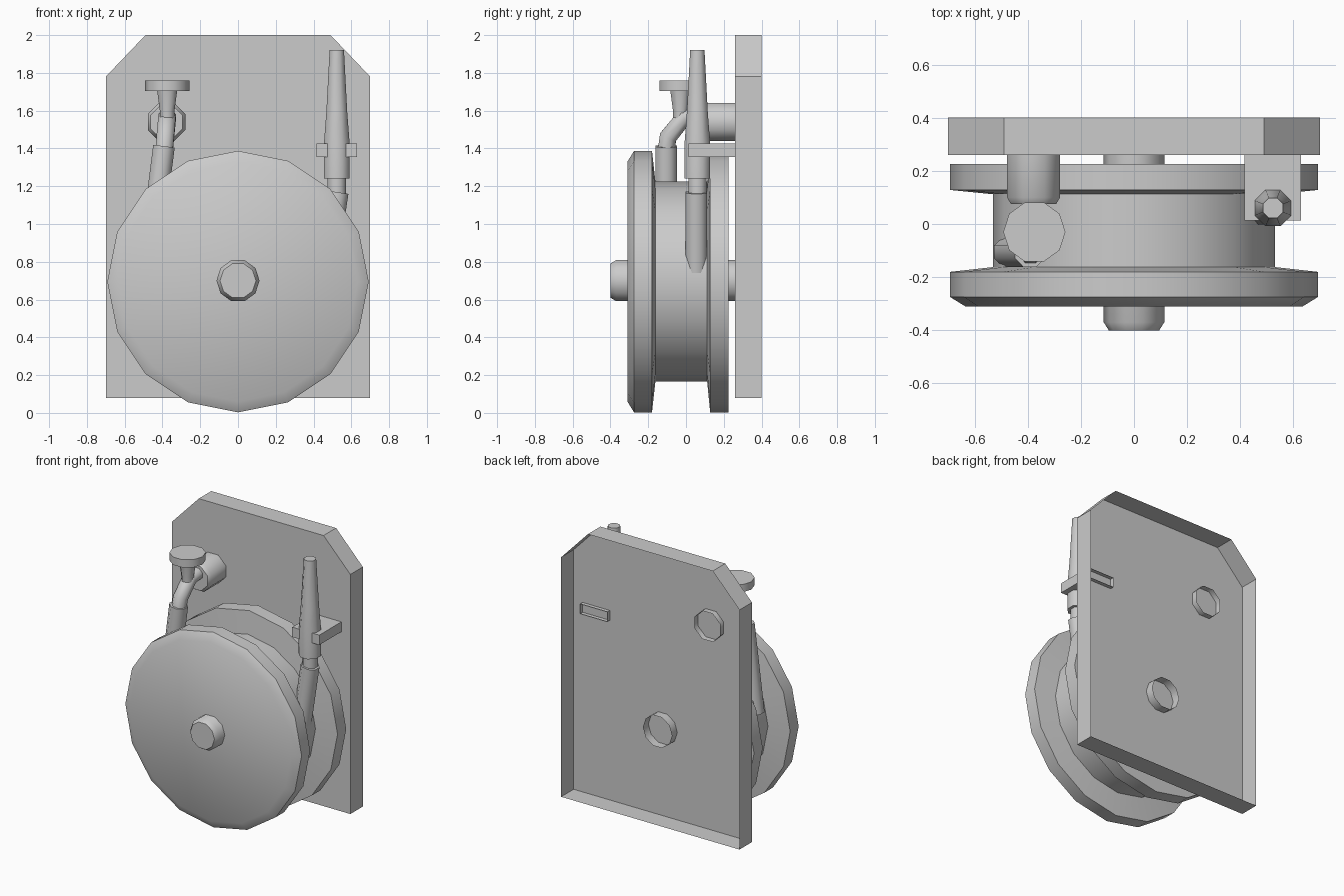
import bpy, bmesh
from math import sin, cos, pi, radians
from mathutils import Vector

if "Cube" in bpy.data.objects:
    bpy.data.objects.remove(bpy.data.objects["Cube"])


def finish(name, bm):
    bmesh.ops.recalc_face_normals(bm, faces=bm.faces)
    mesh = bpy.data.meshes.new(name)
    bm.to_mesh(mesh)
    bm.free()
    obj = bpy.data.objects.new(name, mesh)
    bpy.context.collection.objects.link(obj)
    return obj


def loft(name, rings, sides, axis=None, phase=0.0, caps=(True, True)):
    """Skin rings of (centre, radius); they face the axis, or follow the path."""
    bm = bmesh.new()
    pts = [Vector(p) for p, r in rings]
    loops = []
    for i, (p, r) in enumerate(rings):
        d = Vector(axis) if axis else pts[min(i + 1, len(pts) - 1)] - pts[max(i - 1, 0)]
        d.normalize()
        u = (Vector((1, 0, 0)) - d * d.x).normalized()
        v = d.cross(u)
        angles = [2 * pi * k / sides + phase for k in range(sides)]
        loops.append([bm.verts.new(pts[i] + r * (cos(a) * u + sin(a) * v)) for a in angles])
    for a, b in zip(loops, loops[1:]):
        for k in range(sides):
            n = (k + 1) % sides
            bm.faces.new((a[k], a[n], b[n], b[k]))
    if caps[0]:
        bm.faces.new(loops[0])
    if caps[1]:
        bm.faces.new(loops[-1])
    obj = finish(name, bm)
    obj.data.shade_smooth()
    obj.data.set_sharp_from_angle(angle=radians(50))
    return obj


def lathe_y(name, profile, sides, x=0.0, z=0.695, **kw):
    return loft(name, [((x, y, z), r) for y, r in profile], sides, axis=(0, 1, 0), **kw)


def lathe_z(name, profile, sides, x, y, **kw):
    return loft(name, [((x, y, z), r) for z, r in profile], sides, axis=(0, 0, 1), **kw)


# Wall plate: clipped top corners, open at the back
bm = bmesh.new()
outline = [(-0.70, 0.08), (0.70, 0.08), (0.70, 1.78), (0.49, 2.0), (-0.49, 2.0), (-0.70, 1.78)]
front = [bm.verts.new((x, 0.26, z)) for x, z in outline]
back = [bm.verts.new((x, 0.40, z)) for x, z in outline]
bm.faces.new(front)
for i in range(6):
    j = (i + 1) % 6
    bm.faces.new((front[i], front[j], back[j], back[i]))
finish("wall_plate", bm)

# Reel: front flange, drum and back flange in one turned profile
lathe_y("hose_reel", [(-0.31, 0.635), (-0.275, 0.692), (-0.18, 0.692), (-0.162, 0.53),
                      (0.112, 0.53), (0.128, 0.692), (0.225, 0.692)], 16)

# Axle through the reel into the plate
lathe_y("axle", [(-0.40, 0.095), (-0.37, 0.114), (0.32, 0.114)], 10, z=0.70, caps=(True, False))

# Water supply: wall pipe, elbow, hand wheel
octagon = pi / 8
lathe_y("supply_pipe", [(0.075, 0.092), (0.10, 0.108), (0.30, 0.108)], 8,
        x=-0.378, z=1.54, phase=octagon, caps=(True, False))
loft("supply_elbow", [((-0.375, 0.10, 1.57), 0.045), ((-0.375, -0.01, 1.565), 0.05),
                      ((-0.385, -0.095, 1.46), 0.05), ((-0.392, -0.105, 1.38), 0.05)],
     8, phase=octagon)
lathe_z("valve_stem", [(1.55, 0.04), (1.60, 0.042), (1.71, 0.058)], 8, -0.375, -0.03, phase=octagon)
lathe_z("valve_wheel", [(1.705, 0.117), (1.76, 0.117)], 10, -0.375, -0.03)

# Hose ends that run into the drum
loft("supply_hose", [((-0.392, -0.105, 1.412), 0.062), ((-0.47, -0.105, 0.80), 0.062)],
     8, phase=octagon)
loft("nozzle_hose", [((0.528, 0.055, 1.168), 0.062), ((0.46, 0.055, 0.72), 0.062)],
     8, phase=octagon)

# Nozzle with its narrow neck
lathe_z("nozzle", [(1.14, 0.052), (1.24, 0.052), (1.24, 0.074), (1.42, 0.074),
                   (1.59, 0.06), (1.922, 0.041)], 8, 0.523, 0.06, phase=octagon)

# Bracket that holds the nozzle to the plate
bm = bmesh.new()
bmesh.ops.create_cube(bm, size=1.0)
bmesh.ops.scale(bm, vec=(0.213, 0.275, 0.07), verts=bm.verts)
bmesh.ops.translate(bm, vec=(0.523, 0.15, 1.39), verts=bm.verts)
bmesh.ops.delete(bm, geom=[f for f in bm.faces if f.calc_center_median().y > 0.28],
                 context='FACES_ONLY')
finish("nozzle_bracket", bm)
